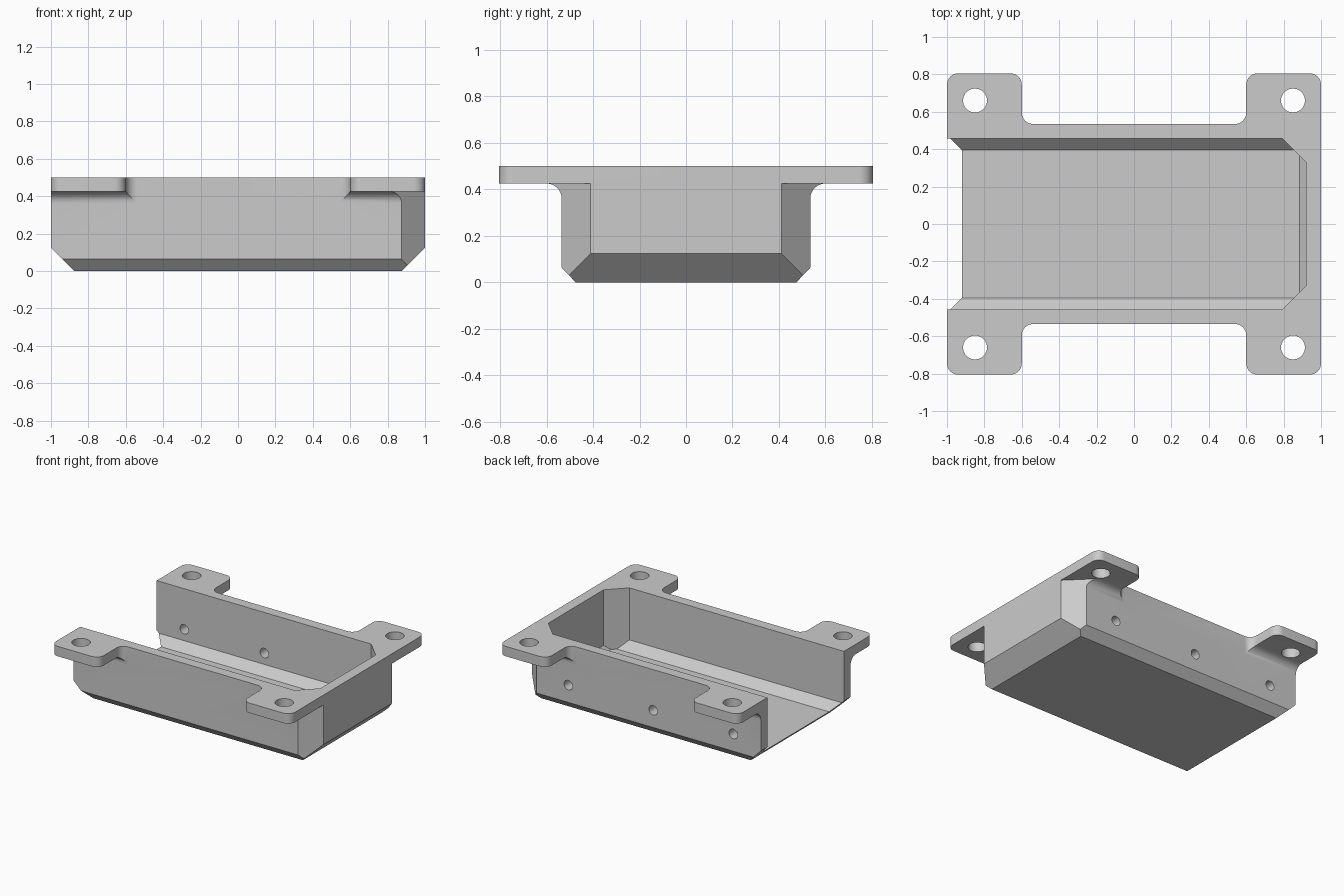
import bpy, bmesh, math
from mathutils import Vector

if "Cube" in bpy.data.objects:
    bpy.data.objects.remove(bpy.data.objects["Cube"])

grey = bpy.data.materials.new("light_grey")
grey.use_nodes = True
grey.diffuse_color = (0.6, 0.6, 0.6, 1)
grey.node_tree.nodes["Principled BSDF"].inputs["Base Color"].default_value = (0.6, 0.6, 0.6, 1)


def rounded(points, steps=10):
    """Points are (a, b, radius); square corners with a radius become arcs."""
    out = []
    for i, (a, b, r) in enumerate(points):
        p = Vector((a, b))
        if r == 0:
            out.append(p)
            continue
        d1 = (Vector(points[i - 1][:2]) - p).normalized()
        d2 = (Vector(points[(i + 1) % len(points)][:2]) - p).normalized()
        centre = p + r * (d1 + d2)
        for k in range(steps + 1):
            t = math.pi / 2 * k / steps
            out.append(centre - r * (d2 * math.cos(t) + d1 * math.sin(t)))
    return out


def prism(name, outline, lo, hi, axis="z", cuts=()):
    """Extrude an outline along an axis, then trim it with planes n.p <= d."""
    def place(p, h):
        return {"z": (p[0], p[1], h), "x": (h, p[0], p[1]), "y": (p[0], h, p[1])}[axis]
    bm = bmesh.new()
    face = bm.faces.new([bm.verts.new(place(p, lo)) for p in outline])
    new = bmesh.ops.extrude_face_region(bm, geom=[face])["geom"]
    offset = Vector(place((0, 0), hi - lo))
    bmesh.ops.translate(bm, vec=offset, verts=[g for g in new if isinstance(g, bmesh.types.BMVert)])
    for n, d in cuts:
        n = Vector(n)
        res = bmesh.ops.bisect_plane(bm, geom=bm.verts[:] + bm.edges[:] + bm.faces[:],
                                     plane_co=n * d / n.length_squared, plane_no=n, clear_outer=True)
        rim = [g for g in res["geom_cut"] if isinstance(g, bmesh.types.BMEdge)]
        bmesh.ops.holes_fill(bm, edges=rim)
    bmesh.ops.recalc_face_normals(bm, faces=bm.faces[:])
    mesh = bpy.data.meshes.new(name)
    bm.to_mesh(mesh)
    bm.free()
    mesh.materials.append(grey)
    ob = bpy.data.objects.new(name, mesh)
    bpy.context.collection.objects.link(ob)
    return ob


def circle(a, b, r, n=32):
    return [(a + r * math.cos(2 * math.pi * k / n), b + r * math.sin(2 * math.pi * k / n)) for k in range(n)]


def combine(target, tool, operation):
    bpy.context.view_layer.objects.active = target
    mod = target.modifiers.new("cut", "BOOLEAN")
    mod.operation, mod.solver, mod.object = operation, "EXACT", tool
    bpy.ops.object.modifier_apply(modifier=mod.name)
    bpy.data.objects.remove(tool)


# Plan shape: a body strip with four rounded mounting tabs, ends bevelled below
WALL, TAB, R = 0.535, 0.805, 0.06
quarter = [(1, TAB, R), (0.6, TAB, R), (0.6, WALL, R)]
upper = quarter + [(-x, y, r) for x, y, r in reversed(quarter)]
plan = upper + [(-x, -y, r) for x, y, r in upper]
tray = prism("mounting_tray", rounded(plan), -0.1, 0.5,
             cuts=[((1, 0, -1), 0.875), ((-1, 0, -1), 0.875)])

# End profile: chamfered bottom, straight wall, fillet under the tabs
side = [(0.475, 0, 0), (WALL, 0.063, 0), (WALL, 0.425, 0.065), (0.95, 0.425, 0), (0.95, 0.7, 0)]
profile = side + [(-y, z, r) for y, z, r in reversed(side)]
combine(tray, prism("end_profile", rounded(profile), -1.2, 1.2, "x"), "INTERSECT")

# Vertical chamfers on the closed end, below the tabs
for s in (1, -1):
    corner = [(0.61, s * 0.8), (1.41, 0), (1.5, 0), (1.5, s * 0.95), (0.61, s * 0.95)]
    combine(tray, prism("corner_cutter", corner, -0.2, 0.425), "DIFFERENCE")

# Cavity, open at the top and at the right end
inner = [(-1.3, -0.457), (0.92, -0.457), (0.92, 0.457), (-1.3, 0.457)]
cavity = prism("cavity", inner, 0.045, 0.7,
               cuts=[((0, 1, -1), 0.35), ((0, -1, -1), 0.35), ((1, 1, 0), 1.25),
                     ((1, -1, 0), 1.25), ((1, 0, -1), 0.84)])
combine(tray, cavity, "DIFFERENCE")

# Screw holes through the tabs
for sx in (1, -1):
    for sy in (1, -1):
        combine(tray, prism("tab_hole", circle(sx * 0.85, sy * 0.66, 0.064), 0.3, 0.6), "DIFFERENCE")

# Small holes through the back wall
for x in (0.61, -0.1, -0.77):
    combine(tray, prism("wall_hole", circle(x, 0.193, 0.036, 24), 0.4, 0.7, "y"), "DIFFERENCE")

bpy.ops.object.select_all(action="DESELECT")
tray.select_set(True)
bpy.context.view_layer.objects.active = tray
bpy.ops.object.shade_smooth_by_angle(angle=math.radians(30))
